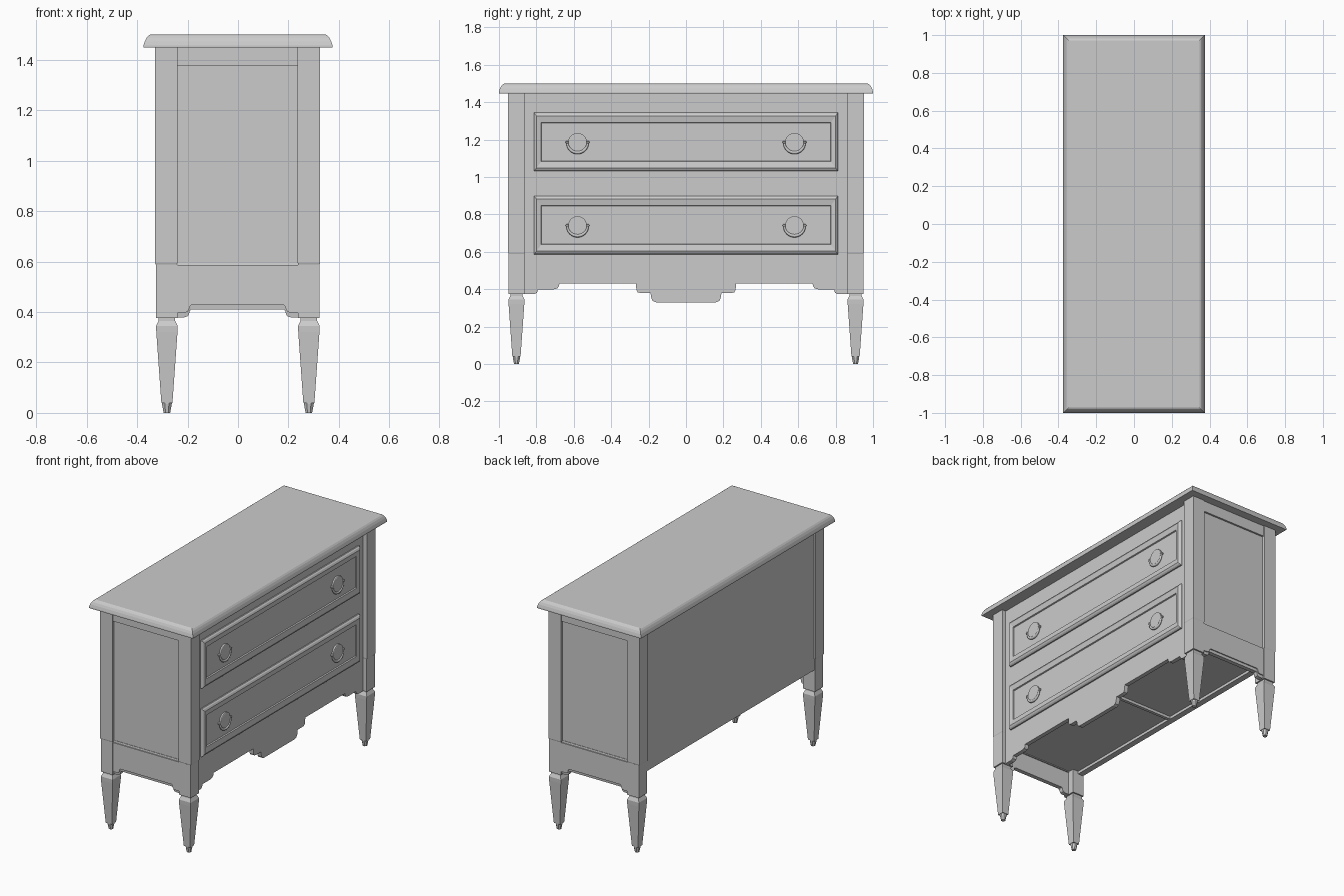
import bpy, bmesh
from math import sin, cos, pi
from mathutils import Vector

cube = bpy.data.objects.get("Cube")
if cube:
    bpy.data.objects.remove(cube, do_unlink=True)

GREY = (0.6, 0.6, 0.6, 1.0)
mat = bpy.data.materials.new("plain grey")
mat.use_nodes = True
mat.diffuse_color = GREY
mat.node_tree.nodes["Principled BSDF"].inputs["Base Color"].default_value = GREY


def loft(name, loops, smooth=False):
    """Skin a stack of equal-length loops and cap both ends."""
    bm = bmesh.new()
    rows = [[bm.verts.new(p) for p in loop] for loop in loops]
    n = len(rows[0])
    for a, b in zip(rows, rows[1:]):
        for i in range(n):
            j = (i + 1) % n
            bm.faces.new((a[i], a[j], b[j], b[i]))
    bm.faces.new(rows[0][::-1])
    bm.faces.new(rows[-1])
    bmesh.ops.recalc_face_normals(bm, faces=bm.faces[:])
    me = bpy.data.meshes.new(name)
    bm.to_mesh(me)
    bm.free()
    me.materials.append(mat)
    for p in me.polygons:
        p.use_smooth = smooth
    bpy.context.collection.objects.link(bpy.data.objects.new(name, me))


def rect_z(cx, cy, z, hx, hy):
    return [Vector((cx + sx * hx, cy + sy * hy, z))
            for sx, sy in ((-1, -1), (1, -1), (1, 1), (-1, 1))]


def rect_x(x, cz, hy, hz):
    return [Vector((x, sy * hy, cz + sz * hz))
            for sy, sz in ((-1, -1), (1, -1), (1, 1), (-1, 1))]


def ring_x(x, cy, cz, r, n=24):
    return [Vector((x, cy + r * cos(2 * pi * i / n), cz + r * sin(2 * pi * i / n)))
            for i in range(n)]


def ring_z(cx, cy, z, r, n=8):
    return [Vector((cx + r * cos(2 * pi * (i + 0.5) / n), cy + r * sin(2 * pi * (i + 0.5) / n), z))
            for i in range(n)]


def box(name, x, y, z):
    c, h = ((x[0] + x[1]) / 2, (y[0] + y[1]) / 2), ((x[1] - x[0]) / 2, (y[1] - y[0]) / 2)
    loft(name, [rect_z(*c, zz, *h) for zz in z])


def mirrored(half):
    return half + [(-u, z) for u, z in reversed(half)]


# Table top with a rounded upper edge
edge = [(0, 1.448), (0, 1.456), (0.005, 1.473), (0.012, 1.487), (0.02, 1.496), (0.028, 1.5)]
loft("table_top", [rect_z(0, 0, z, 0.375 - d, 1 - d) for d, z in edge])

# Corner posts, lower blocks, tapered legs and feet
LEG = [(0.38, 0.033), (0.365, 0.033), (0.345, 0.043), (0.32, 0.042), (0.04, 0.022)]
FOOT = [(0, 0.014), (0.015, 0.017), (0.035, 0.021), (0.045, 0.021)]
for xname, px, cx in (("back", -0.2845, -0.282), ("front", 0.281, 0.281)):
    for yname, cy in (("right", -0.9065), ("left", 0.9065)):
        tag = f"{xname}_{yname}"
        loft("post_" + tag, [rect_z(px, cy, z, h, h) for z, h in
                             ((0.588, 0.042), (0.595, 0.0445), (1.449, 0.0445))])
        loft("block_" + tag, [rect_z(cx, cy, z, 0.0425, 0.0425) for z in (0.376, 0.589)])
        loft("leg_" + tag, [rect_z(cx, cy, z, h, h) for z, h in LEG])
        loft("foot_" + tag, [ring_z(cx, cy, z, r) for z, r in FOOT])

# Side panels, top rails and shaped side aprons with a stepped lower edge
side = mirrored([(-0.25, 0.597), (-0.25, 0.379), (-0.21, 0.379), (-0.198, 0.383),
                 (-0.192, 0.392), (-0.19, 0.403), (-0.184, 0.409)])
step = [(u, z + 0.018 if z < 0.5 else z - 0.011) for u, z in side]
for s, tag in ((-1, "right"), (1, "left")):
    def span(a, b):
        return sorted((s * a, s * b))
    box("side_panel_" + tag, (-0.26, 0.26), span(0.90, 0.933), (0.53, 1.449))
    box("side_rail_" + tag, (-0.26, 0.26), span(0.90, 0.945), (1.377, 1.449))
    loft("side_apron_" + tag,
         [[Vector((u - 0.002, s * y, z)) for u, z in shape]
          for shape, y in ((side, 0.908), (side, 0.936), (step, 0.938), (step, 0.945))])

# Back panel, underside and its cross divider
box("back_panel", (-0.320, -0.28), (-0.88, 0.88), (0.517, 1.449))
box("bottom_panel", (-0.30, 0.27), (-0.92, 0.92), (0.535, 0.56))
box("bottom_divider", (-0.30, 0.27), (-0.010, 0.010), (0.517, 0.54))

# Drawer-side face with the scalloped apron cut into its lower edge
face = mirrored([(-0.88, 1.449), (-0.88, 0.375), (-0.81, 0.375), (-0.796, 0.382),
                 (-0.79, 0.40), (-0.705, 0.40), (-0.688, 0.405), (-0.68, 0.415),
                 (-0.677, 0.43), (-0.268, 0.43), (-0.265, 0.395), (-0.258, 0.384),
                 (-0.245, 0.38), (-0.19, 0.38), (-0.185, 0.352), (-0.177, 0.337),
                 (-0.16, 0.33)])
loft("drawer_face", [[Vector((x, y, z)) for y, z in face] for x in (0.27, 0.298)])

# Drawers with a raised moulding, round plates and hanging crescent pulls
MOULD = [(0, 0.28), (0, 0.306), (0.12, 0.314), (0.32, 0.320), (0.95, 0.314), (1, 0.306)]
for level, cz in (("lower", 0.743), ("upper", 1.188)):
    loft("drawer_" + level, [rect_x(x, cz, 0.812 - 0.04 * f, 0.156 - 0.055 * f)
                             for f, x in MOULD])
    for tag, cy in (("right", -0.58), ("left", 0.58)):
        name = f"{level}_{tag}"
        hz = cz - 0.002
        loft("handle_plate_" + name, [ring_x(x, cy, hz, r) for x, r in
                                      ((0.30, 0.05), (0.316, 0.05), (0.318, 0.047))])
        arc = []
        for k in range(17):
            a = pi + pi * k / 16
            r = 0.005 + 0.004 * sin(pi * k / 16)
            out = Vector((0, cos(a), sin(a)))
            mid = Vector((0.315, cy, hz)) + out * 0.055
            arc.append([mid + out * r * cos(t) + Vector((r * sin(t), 0, 0))
                        for t in (2 * pi * i / 8 for i in range(8))])
        loft("handle_pull_" + name, arc, smooth=True)
        for e, end in ((-1, "right"), (1, "left")):
            loft(f"handle_peg_{name}_{end}",
                 [ring_x(x, cy + e * 0.056, hz, r, 10) for x, r in
                  ((0.30, 0.008), (0.318, 0.008), (0.321, 0.005))])
